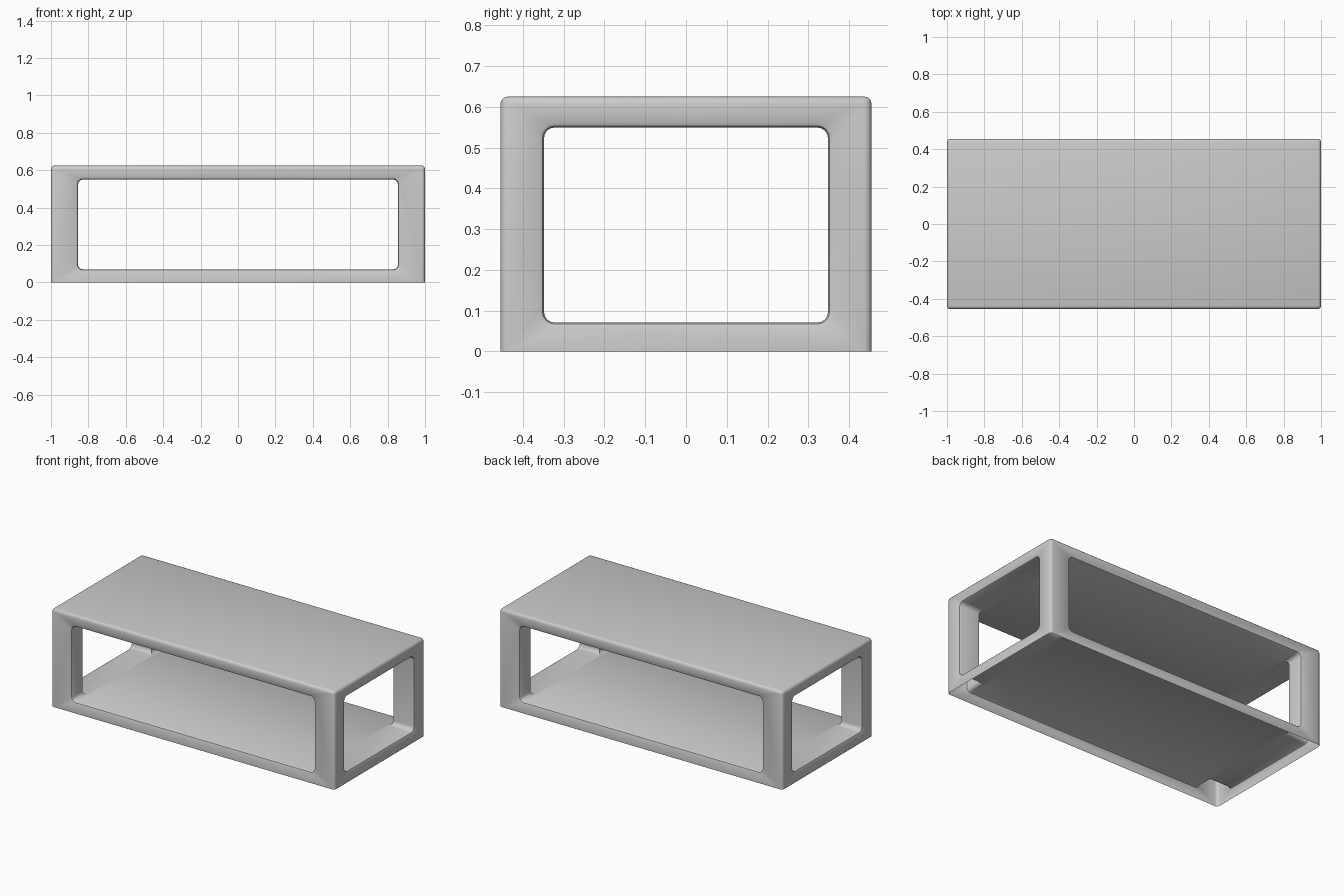
import bpy, bmesh, math

if "Cube" in bpy.data.objects:
    bpy.data.objects.remove(bpy.data.objects["Cube"])

HX, HY, H = 1.0, 0.455, 0.625      # half length, half depth, height


def to_object(name, bm):
    bmesh.ops.recalc_face_normals(bm, faces=bm.faces)
    mesh = bpy.data.meshes.new(name)
    bm.to_mesh(mesh)
    bm.free()
    obj = bpy.data.objects.new(name, mesh)
    bpy.context.collection.objects.link(obj)
    return obj


def rounded_rect(half_w, z0, z1, r, n=4):
    pts = []
    corners = [(half_w - r, z1 - r), (r - half_w, z1 - r),
               (r - half_w, z0 + r), (half_w - r, z0 + r)]
    for k, (cx, cz) in enumerate(corners):
        for i in range(n + 1):
            a = math.pi / 2 * (k + i / n)
            pts.append((cx + r * math.cos(a), cz + r * math.sin(a)))
    return pts


def opening_cutter(name, half_w, z0, z1, reach, along_x):
    # Rounded tunnel whose ends flare out to soften the rim
    flare = [(reach + 0.01, 0.032), (reach, 0.012),
             (reach - 0.004, 0.004), (reach - 0.012, 0.0)]
    stations = [(-d, g) for d, g in flare] + list(reversed(flare))
    bm = bmesh.new()
    rings = []
    for d, g in stations:
        ring = []
        for u, z in rounded_rect(half_w + g, z0 - g, z1 + g, 0.026 + g):
            ring.append(bm.verts.new((d, u, z) if along_x else (u, d, z)))
        rings.append(ring)
    for a, b in zip(rings, rings[1:]):
        for i in range(len(a)):
            j = (i + 1) % len(a)
            bm.faces.new((a[i], a[j], b[j], b[i]))
    bm.faces.new(rings[0])
    bm.faces.new(rings[-1])
    obj = to_object(name, bm)
    obj.hide_render = True
    return obj


# Outer body: block with softened top and upright edges
bm = bmesh.new()
bmesh.ops.create_cube(bm, size=1)
for v in bm.verts:
    v.co = (v.co.x * 2 * HX, v.co.y * 2 * HY, (v.co.z + 0.5) * H)
edges = [e for e in bm.edges if max(v.co.z for v in e.verts) > 0.1]
bmesh.ops.bevel(bm, geom=edges, offset=0.018, segments=3, profile=0.5,
                affect='EDGES')
table = to_object("table_frame", bm)

# Long and short openings leave two shelves and four corner posts
cutters = [opening_cutter("long_opening", 0.855, 0.07, 0.55, HY, False),
           opening_cutter("end_opening", 0.348, 0.071, 0.549, HX, True)]
for c in cutters:
    mod = table.modifiers.new("cut", 'BOOLEAN')
    mod.operation = 'DIFFERENCE'
    mod.solver = 'EXACT'
    mod.object = c
bpy.context.view_layer.update()
graph = bpy.context.evaluated_depsgraph_get()
result = bpy.data.meshes.new_from_object(table.evaluated_get(graph))
table.modifiers.clear()
table.data = result
for c in cutters:
    bpy.data.objects.remove(c)

# Open underside: lower shelf is a recessed panel with hollow posts
bm = bmesh.new()
bm.from_mesh(table.data)
bottom = [f for f in bm.faces if all(v.co.z < 1e-4 for v in f.verts)]
bmesh.ops.delete(bm, geom=bottom, context='FACES')
bm.to_mesh(table.data)
bm.free()

bpy.context.view_layer.objects.active = table
table.select_set(True)
bpy.ops.object.shade_smooth_by_angle(angle=math.radians(35))
